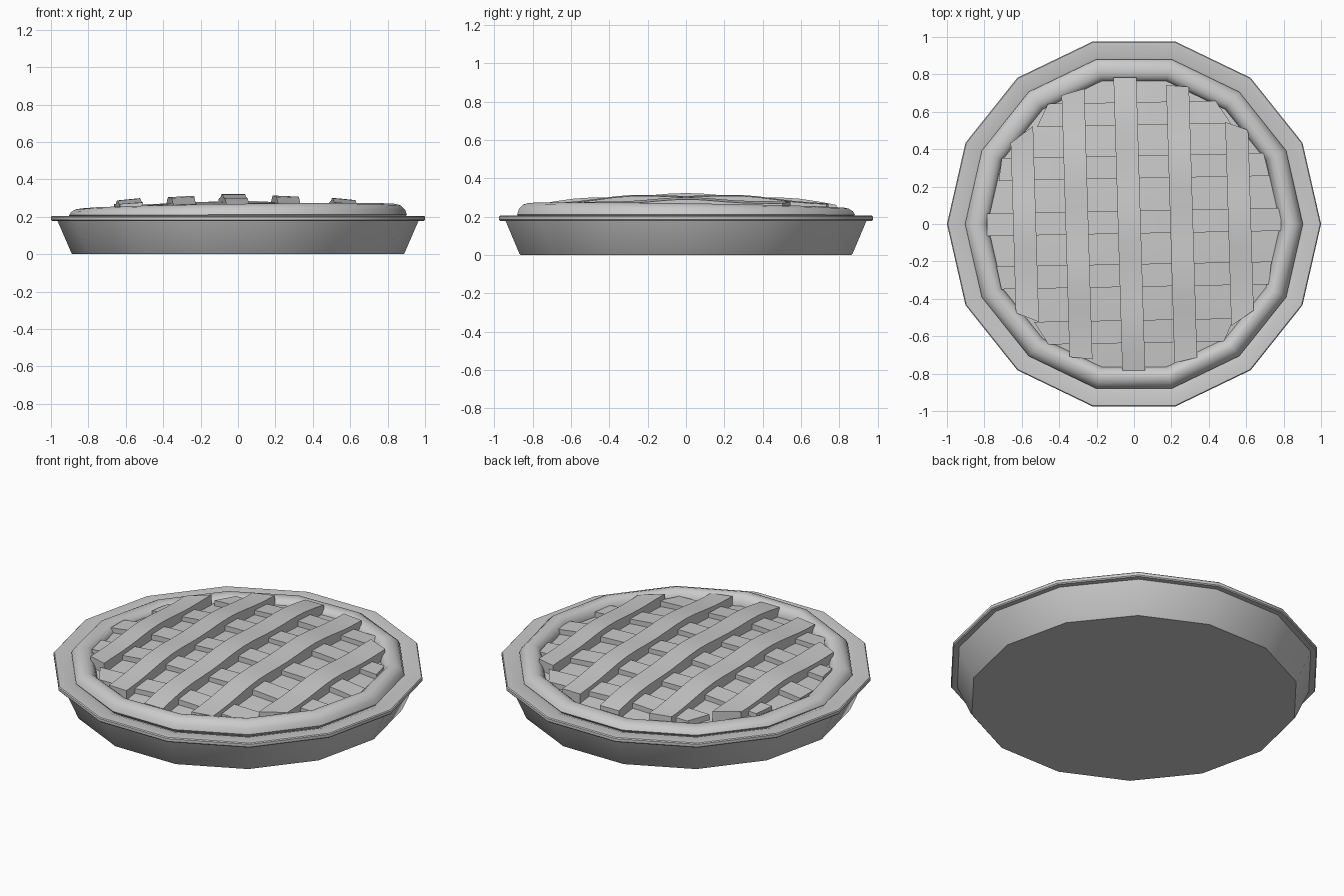
import bpy, math

if "Cube" in bpy.data.objects:
    bpy.data.objects.remove(bpy.data.objects["Cube"])

SEG = 14


def make_object(name, verts, faces, angle=35):
    mesh = bpy.data.meshes.new(name)
    mesh.from_pydata(verts, [], faces)
    mesh.update()
    ob = bpy.data.objects.new(name, mesh)
    bpy.context.collection.objects.link(ob)
    bpy.ops.object.select_all(action='DESELECT')
    ob.select_set(True)
    bpy.context.view_layer.objects.active = ob
    bpy.ops.object.mode_set(mode='EDIT')
    bpy.ops.mesh.select_all(action='SELECT')
    bpy.ops.mesh.normals_make_consistent(inside=False)
    bpy.ops.object.mode_set(mode='OBJECT')
    bpy.ops.object.shade_smooth_by_angle(angle=math.radians(angle))
    return ob


def lathe(name, profile, closed=True, height=lambda z, a: z, angle=35):
    """Revolve an (r, z) profile in 14 steps; a radius of 0 ends in a fan."""
    verts, faces, rings = [], [], []
    for r, z in profile:
        if r == 0:
            rings.append([len(verts)] * SEG)
            verts.append((0, 0, z))
            continue
        rings.append(list(range(len(verts), len(verts) + SEG)))
        for i in range(SEG):
            a = math.tau * i / SEG
            verts.append((r * math.cos(a), r * math.sin(a), height(z, a)))
    count = len(rings) if closed else len(rings) - 1
    for k in range(count):
        lo, hi = rings[k], rings[(k + 1) % len(rings)]
        for i in range(SEG):
            j = (i + 1) % SEG
            quad = list(dict.fromkeys((lo[i], lo[j], hi[j], hi[i])))
            if len(quad) > 2:
                faces.append(quad)
    return make_object(name, verts, faces, angle)


# Pie dish with sloped wall and flat rim
lathe("pie_dish", [(0, 0), (0.885, 0), (0.89, 0.005), (0.965, 0.178), (0.995, 0.178),
                   (1.0, 0.184), (1.0, 0.2), (0.995, 0.205), (0.92, 0.205),
                   (0.88, 0.19), (0.84, 0.03), (0, 0.03)], closed=False)


# Rounded, slightly uneven crust ring
def uneven(z, a):
    lift = 0.012 * math.cos(a) - 0.012 * math.sin(a)
    return z + lift * max(0, (z - 0.205) / 0.05)


lathe("crust_ring", [(0.885, 0.19), (0.903, 0.21), (0.893, 0.232), (0.87, 0.25),
                     (0.84, 0.257), (0.815, 0.253), (0.795, 0.238), (0.783, 0.215),
                     (0.783, 0.18)], height=uneven, angle=50)


# Domed filling
def dome(r, top, drop):
    return top - drop * r * r


lathe("filling", [(r, dome(r, 0.255, 0.07)) for r in (0, 0.2, 0.4, 0.6, 0.8)], closed=False)


def strip(name, offset, along_y, top, drop, lean, wave, phase):
    """Pastry strip following the dome, clipped to the ring opening."""
    half = math.sqrt(0.785 ** 2 - offset ** 2)
    steps, width = 16, 0.061
    verts, faces = [], []
    for k in range(steps + 1):
        t = -half + 2 * half * k / steps
        centre = offset + lean * t
        ripple = wave * math.cos(math.pi * t / 0.29 + phase)
        for side, up in ((-1, 0), (-1, 1), (1, 1), (1, 0)):
            c = centre + side * width
            u = t
            limit = math.sqrt(max(0.01, 0.79 ** 2 - c * c))
            u = max(-limit, min(limit, u))
            z = dome(math.hypot(u, c), top, drop) + ripple
            if not up:
                z = dome(math.hypot(u, c), 0.245, 0.07)
            verts.append((c, u, z) if along_y else (u, c, z))
    for k in range(steps):
        for i in range(4):
            j = (i + 1) % 4
            faces.append((4 * k + i, 4 * k + j, 4 * k + 4 + j, 4 * k + 4 + i))
    faces += [(0, 1, 2, 3), tuple(4 * steps + i for i in range(4))]
    make_object(name, verts, faces)


# Lattice: lower strips across, upper strips front to back
for n, y in enumerate((-0.575, -0.275, 0.01, 0.305, 0.59)):
    strip(f"cross_strip_{n + 1}", y, False, 0.283, 0.07, 0.018, 0.003, n * math.pi)
for n, x in enumerate((-0.585, -0.305, -0.025, 0.255, 0.565)):
    strip(f"long_strip_{n + 1}", x, True, 0.317, 0.085, -0.03, 0.006, n * math.pi)
